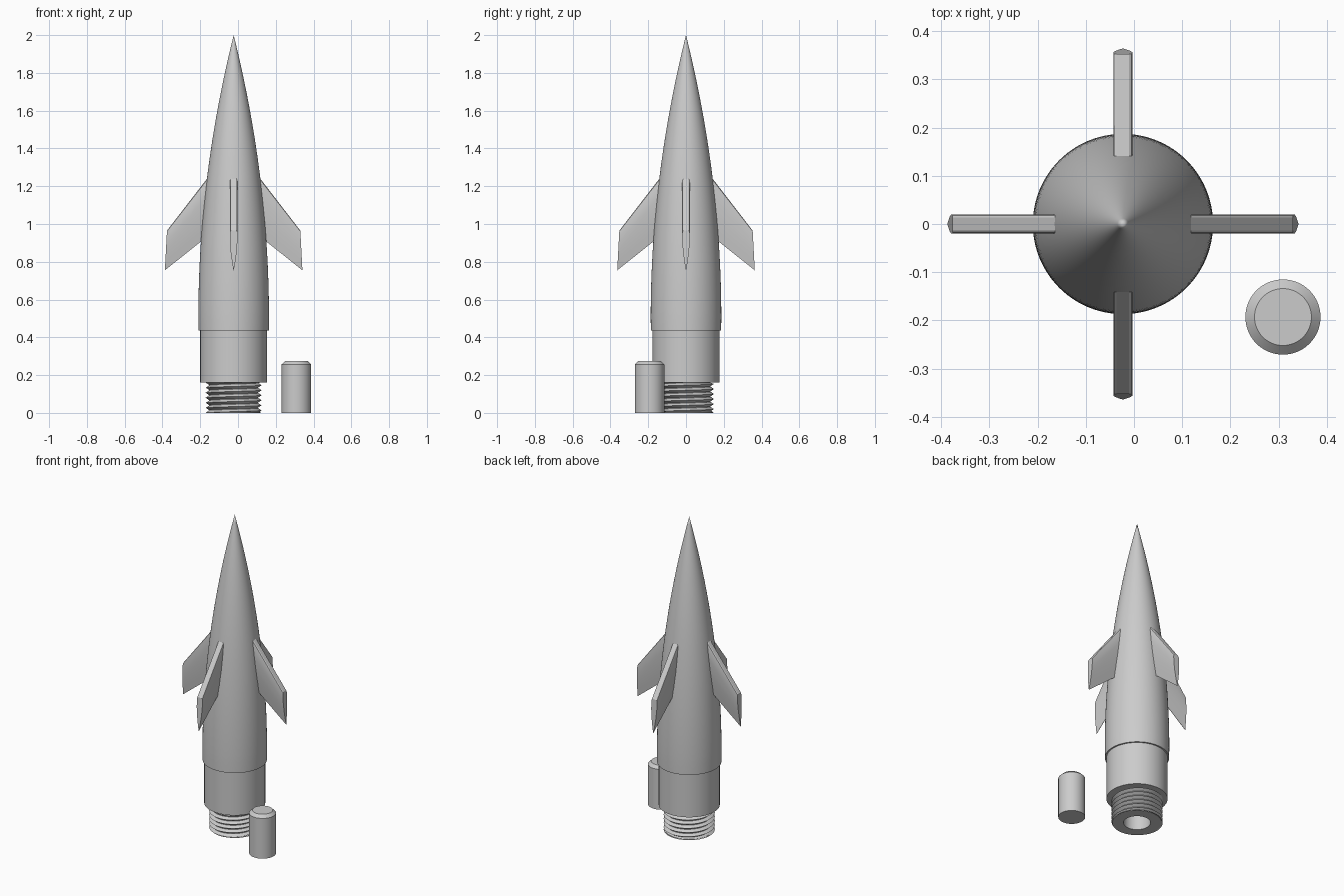
import bpy, bmesh, math

if "Cube" in bpy.data.objects:
    bpy.data.objects.remove(bpy.data.objects["Cube"])

CX = -0.023          # rocket axis in x
SEG = 96

gray = bpy.data.materials.new("plain_gray")
gray.diffuse_color = (0.6, 0.6, 0.6, 1)
gray.use_nodes = True
gray.node_tree.nodes["Principled BSDF"].inputs["Base Color"].default_value = gray.diffuse_color


def finish(name, bm, loc, angle=30):
    bmesh.ops.remove_doubles(bm, verts=bm.verts, dist=1e-5)
    bmesh.ops.recalc_face_normals(bm, faces=bm.faces)
    me = bpy.data.meshes.new(name)
    bm.to_mesh(me)
    bm.free()
    me.materials.append(gray)
    ob = bpy.data.objects.new(name, me)
    bpy.context.collection.objects.link(ob)
    ob.location = loc
    bpy.ops.object.select_all(action='DESELECT')
    bpy.context.view_layer.objects.active = ob
    ob.select_set(True)
    bpy.ops.object.shade_smooth_by_angle(angle=math.radians(angle))
    return ob


def lathe(name, profile, loc, seg=SEG):
    """Spin an (r, z) profile around the z axis."""
    bm = bmesh.new()
    vs = [bm.verts.new((r, 0, z)) for r, z in profile]
    es = [bm.edges.new(p) for p in zip(vs, vs[1:])]
    bmesh.ops.spin(bm, geom=vs + es, cent=(0, 0, 0), axis=(0, 0, 1),
                   angle=2 * math.pi, steps=seg, use_duplicate=False)
    return finish(name, bm, loc)


# Ogive nose shell with a small step at its bottom
ogive = [(0.17, 0.435), (0.186, 0.435), (0.187, 0.5)]
for i in range(1, 33):
    t = i / 32
    ogive.append((0.187 * (1 - t * t), 0.5 + 1.5 * t))
lathe("nose_shell", ogive, (CX, 0, 0))

# Collar, threaded neck core and blind bore
lathe("collar_and_neck", [(0, 0.28), (0.078, 0.28), (0.078, 0), (0.143, 0),
                          (0.143, 0.004), (0.13, 0.014), (0.13, 0.16),
                          (0.177, 0.16), (0.177, 0.44)], (CX, 0, 0))

# Helical screw thread, trimmed flat at both ends
TOP, TURNS, N = 0.16, 6, 64
pitch = TOP / TURNS
bm = bmesh.new()
root, crest = [], []
for j in range((TURNS + 2) * N + 1):
    a, z = 2 * math.pi * j / N, pitch * (j / N - 1)
    for ring, r, dz in ((root, 0.128, 0), (crest, 0.148, pitch / 2)):
        ring.append(bm.verts.new((r * math.cos(a), r * math.sin(a),
                                  min(max(z + dz, 0), TOP))))
for j in range(len(root) - 1):
    quads = [(root[j], root[j + 1], crest[j + 1], crest[j])]
    if j + N + 1 < len(root):
        quads.append((crest[j], crest[j + 1], root[j + N + 1], root[j + N]))
    for q in quads:
        if max(v.co.z for v in q) - min(v.co.z for v in q) > 1e-6:
            bm.faces.new(q)
finish("screw_thread", bm, (CX, 0, 0))

# Four swept fins: blunt leading edge tapering to a thin trailing edge
section = [(0, 0.013), (0.02, 0.018), (0.06, 0.02), (0.3, 0.0195),
           (0.55, 0.0155), (0.8, 0.008), (1, 0.0008)]
ends = [((0.1, 1.293), (0.1, 0.965)), ((0.353, 0.965), (0.364, 0.755))]
for k, side in enumerate(("right", "back", "left", "front")):
    bm = bmesh.new()
    loops = []
    for (r0, z0), (r1, z1) in ends:
        pts = [(t, h) for t, h in section] + [(t, -h) for t, h in reversed(section)]
        loops.append([bm.verts.new((r0 + (r1 - r0) * t, h, z0 + (z1 - z0) * t))
                      for t, h in pts])
    n = len(loops[0])
    for i in range(n):
        m = (i + 1) % n
        bm.faces.new((loops[0][i], loops[0][m], loops[1][m], loops[1][i]))
    for lp in loops:
        bm.faces.new(lp)
    fin = finish(side + "_fin", bm, (CX, 0, 0))
    fin.rotation_euler.z = k * math.pi / 2

# Loose plug with a chamfered top
lathe("plug", [(0, 0), (0.078, 0), (0.078, 0.257), (0.059, 0.275), (0, 0.275)],
      (0.309, -0.193, 0), 64)
